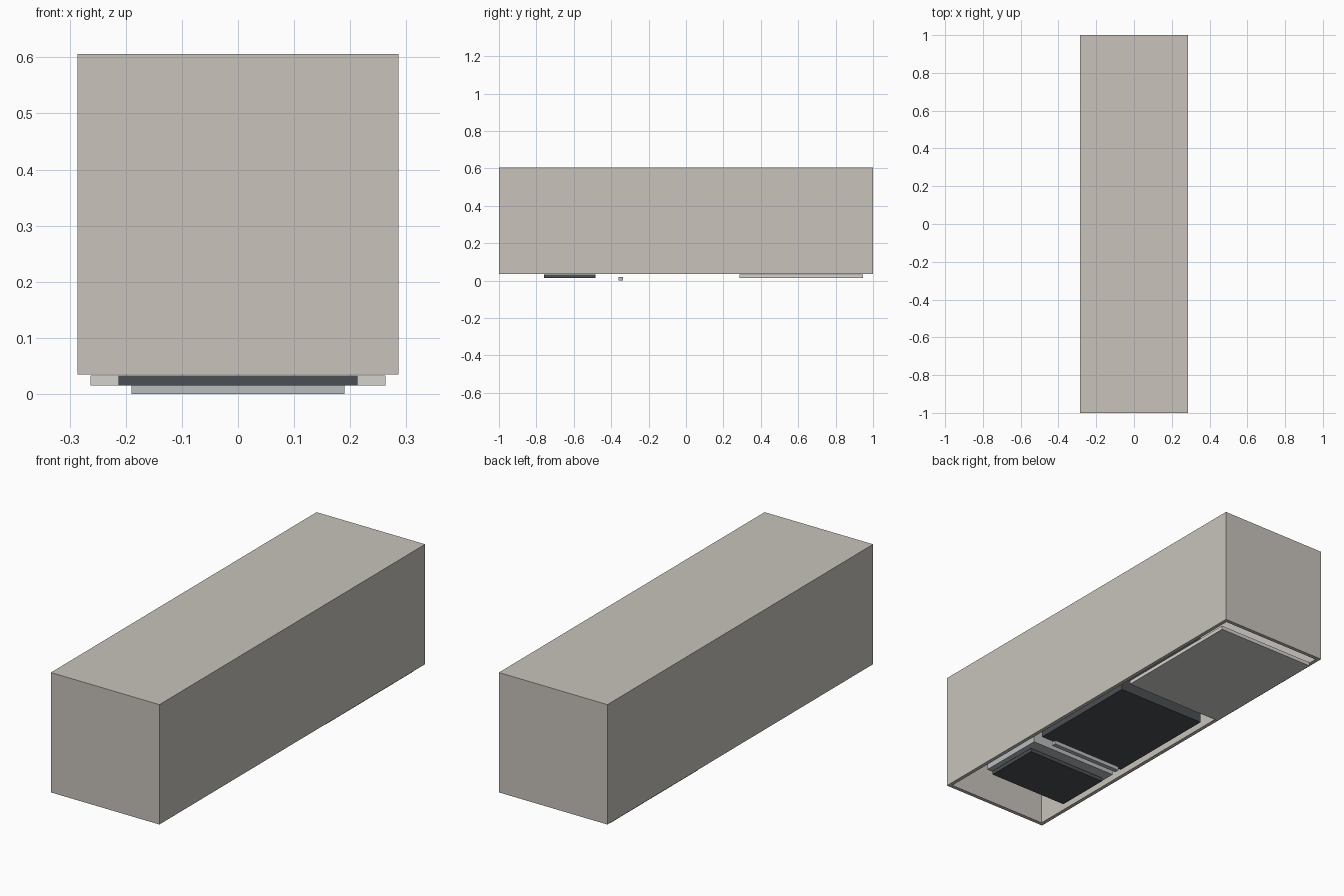
import bpy, bmesh

if "Cube" in bpy.data.objects:
    bpy.data.objects.remove(bpy.data.objects["Cube"])


def material(name, rgb):
    m = bpy.data.materials.new(name)
    m.diffuse_color = (*rgb, 1)
    m.use_nodes = True
    m.node_tree.nodes["Principled BSDF"].inputs["Base Color"].default_value = m.diffuse_color
    return m


beige = material("carcass_beige", (0.58, 0.55, 0.50))
pale = material("door_pale", (0.66, 0.65, 0.62))
dark = material("dark_glass", (0.07, 0.08, 0.085))
steel = material("steel", (0.48, 0.51, 0.52))


def box(name, x, y0, y1, z0, z1, mat, open_bottom=False):
    """Box centred on x = 0 with half width x; optionally without its lower face."""
    bm = bmesh.new()
    bmesh.ops.create_cube(bm, size=1)
    for v in bm.verts:
        v.co = (v.co.x * 2 * x,
                y0 + (v.co.y + 0.5) * (y1 - y0),
                z0 + (v.co.z + 0.5) * (z1 - z0))
    if open_bottom:
        bm.normal_update()
        low = [f for f in bm.faces if f.normal.z < -0.5]
        bmesh.ops.delete(bm, geom=low, context='FACES')
    me = bpy.data.meshes.new(name)
    bm.to_mesh(me)
    bm.free()
    me.materials.append(mat)
    ob = bpy.data.objects.new(name, me)
    bpy.context.collection.objects.link(ob)
    return ob


# Tall cabinet lying on its face: hollow carcass, open below
carcass = box("carcass", 0.286, -1, 1, 0.035, 0.601, beige, True)
wall = carcass.modifiers.new("wall", 'SOLIDIFY')
wall.thickness = 0.018
wall.offset = -1
wall.use_even_offset = True
box("back_panel", 0.286, -1, 1, 0.601, 0.606, beige)

# Lower cupboard door
box("cupboard_door", 0.263, 0.285, 0.945, 0.015, 0.033, pale)

# Built-in oven with bar handle
box("oven_body", 0.236, -0.377, 0.195, 0.037, 0.55, dark)
box("oven_handle", 0.19, -0.36, -0.338, 0.0, 0.019, steel)

# Upper microwave with its trim and door
box("microwave_body", 0.236, -0.77, -0.435, 0.037, 0.45, steel)
box("microwave_door", 0.213, -0.76, -0.484, 0.015, 0.033, dark)
